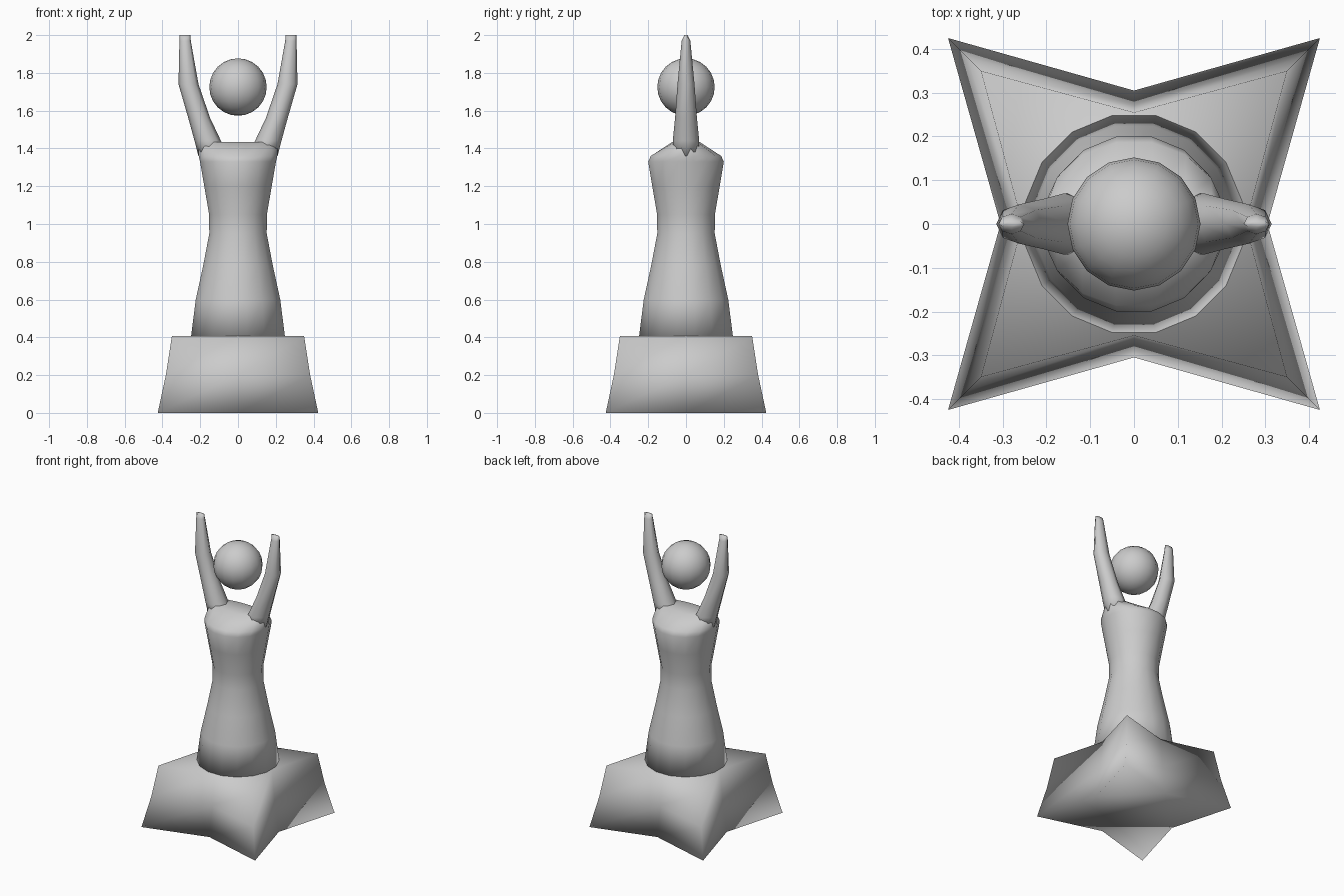
import bpy, bmesh, math

if "Cube" in bpy.data.objects:
    bpy.data.objects.remove(bpy.data.objects["Cube"])


def loft(name, rings):
    """Skin a closed solid through rings that share one point count."""
    bm = bmesh.new()
    loops = [[bm.verts.new(p) for p in ring] for ring in rings]
    n = len(loops[0])
    for a, b in zip(loops, loops[1:]):
        for i in range(n):
            j = (i + 1) % n
            bm.faces.new((a[i], a[j], b[j], b[i]))
    bm.faces.new(loops[0][::-1])
    bm.faces.new(loops[-1])
    bmesh.ops.triangulate(bm, faces=[f for f in bm.faces if len(f.verts) > 4])
    bmesh.ops.recalc_face_normals(bm, faces=bm.faces)
    for f in bm.faces:
        f.smooth = True
    mesh = bpy.data.meshes.new(name)
    bm.to_mesh(mesh)
    bm.free()
    obj = bpy.data.objects.new(name, mesh)
    bpy.context.collection.objects.link(obj)
    return obj


def ellipse(cx, z, rx, ry, n, offset=0.0):
    angles = [2 * math.pi * (i + offset) / n for i in range(n)]
    return [(cx + rx * math.cos(a), ry * math.sin(a), z) for a in angles]


def star(corner, notch, z):
    ring = []
    for i in range(4):
        a = i * math.pi / 2
        ring.append((notch * math.cos(a), notch * math.sin(a), z))
        b = a + math.pi / 4
        r = corner * math.sqrt(2)
        ring.append((r * math.cos(b), r * math.sin(b), z))
    return ring


# Four-pointed flared plinth
loft("star_base", [star(0.425, 0.305, 0), star(0.382, 0.275, 0.2),
                   star(0.35, 0.255, 0.407)])

# Waisted torso, pinched front to back at the shoulders
body = [(0.40, 0.254, 0.254), (0.60, 0.228, 0.228), (0.78, 0.188, 0.188),
        (0.95, 0.155, 0.155), (1.05, 0.156, 0.156), (1.20, 0.182, 0.182),
        (1.33, 0.205, 0.204), (1.36, 0.212, 0.19), (1.435, 0.215, 0.072)]
loft("torso", [ellipse(0, z, rx, ry, 16, 0.5) for z, rx, ry in body])

# Raised tapering arms: centre x, height, half width, half depth
arm = [(0.135, 1.36, 0.075, 0.07), (0.16, 1.44, 0.07, 0.07),
       (0.205, 1.56, 0.058, 0.058), (0.262, 1.74, 0.053, 0.045),
       (0.28, 1.97, 0.030, 0.023), (0.28, 2.0, 0.029, 0.008)]
for side, label in ((-1, "left_arm"), (1, "right_arm")):
    loft(label, [ellipse(side * x, z, rx, ry, 8) for x, z, rx, ry in arm])

# Floating head
bpy.ops.mesh.primitive_uv_sphere_add(segments=16, ring_count=12, radius=0.152,
                                     location=(0, 0, 1.725))
bpy.context.object.name = "head"
bpy.ops.object.shade_smooth()
